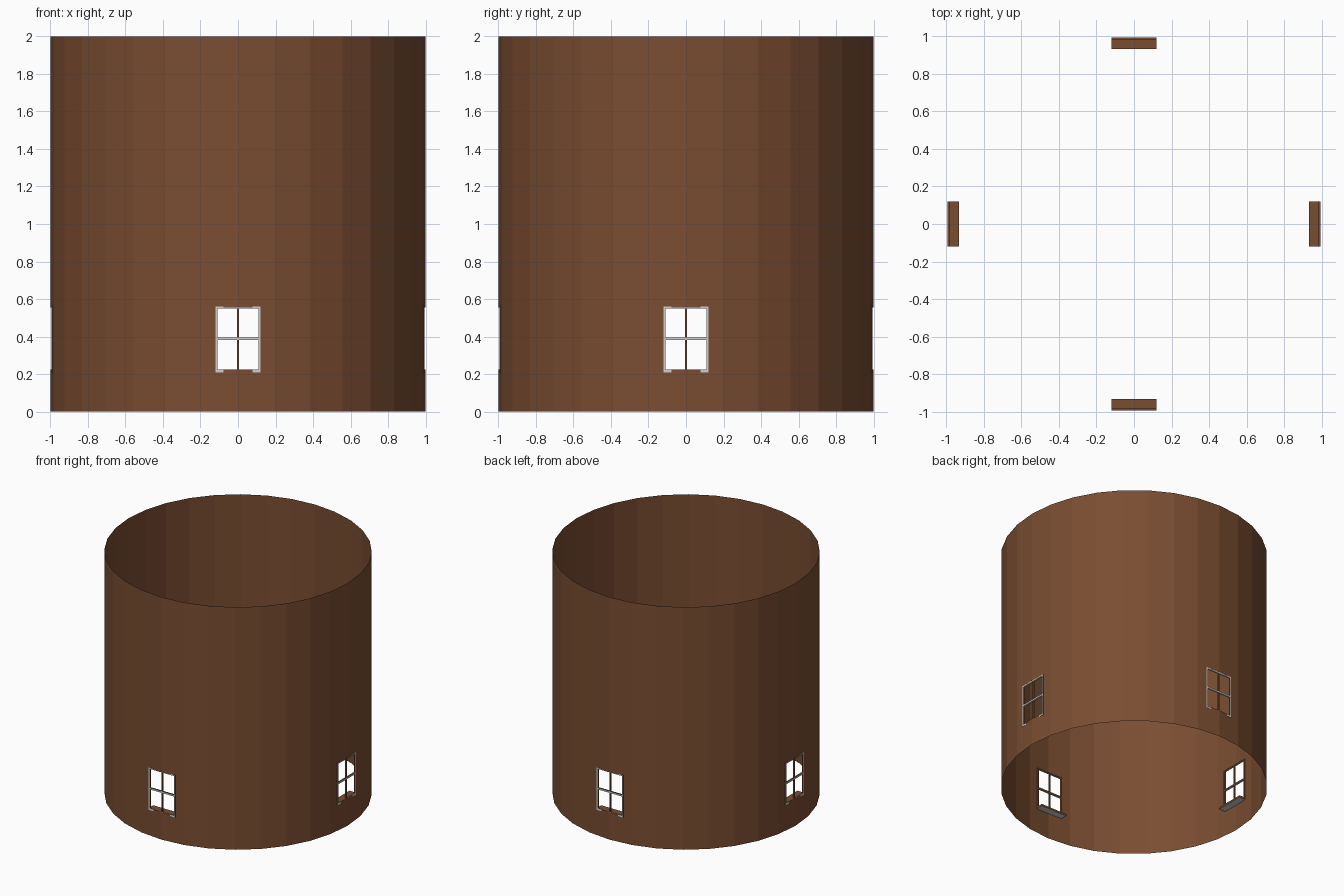
import bpy, bmesh, math
from mathutils import Matrix, Vector

if "Cube" in bpy.data.objects:
    bpy.data.objects.remove(bpy.data.objects["Cube"])


def material(name, rgb):
    m = bpy.data.materials.new(name)
    m.diffuse_color = (*rgb, 1)
    m.use_nodes = True
    m.node_tree.nodes["Principled BSDF"].inputs["Base Color"].default_value = m.diffuse_color
    return m


brown = material("brown wood", (0.195, 0.074, 0.031))
grey = material("pale grey paint", (0.62, 0.62, 0.62))


def finish(bm, name, mats):
    me = bpy.data.meshes.new(name)
    bm.to_mesh(me)
    bm.free()
    for m in mats:
        me.materials.append(m)
    ob = bpy.data.objects.new(name, me)
    bpy.context.collection.objects.link(ob)
    return ob


# Open round wall, 32 flat sides, with four window openings
HALF, Z0, Z1 = 0.116, 0.226, 0.556
bm = bmesh.new()
bmesh.ops.create_cone(bm, cap_ends=False, segments=32, radius1=1, radius2=1,
                      depth=2, matrix=Matrix.Translation((0, 0, 1)))
cuts = [((0, 0, z), (0, 0, 1)) for z in (Z0, Z1)]
for s in (-HALF, HALF):
    cuts += [((s, 0, 0), (1, 0, 0)), ((0, s, 0), (0, 1, 0))]
for co, no in cuts:
    bmesh.ops.bisect_plane(bm, geom=bm.verts[:] + bm.edges[:] + bm.faces[:],
                           plane_co=co, plane_no=no, dist=1e-5)
holes = []
for f in bm.faces:
    c = f.calc_center_median()
    if Z0 < c.z < Z1 and min(abs(c.x), abs(c.y)) < HALF:
        holes.append(f)
bmesh.ops.delete(bm, geom=holes, context='FACES')
finish(bm, "round_wall", [brown])


# Window parts: x range, depth range (distance from centre), z range, painted outside
parts = [
    ((-0.12, -0.11), (0.98, 0.9925), (0.225, 0.56), True),    # side posts
    ((0.11, 0.12), (0.98, 0.9925), (0.225, 0.56), True),
    ((-0.11, 0.11), (0.98, 0.9925), (0.55, 0.56), True),      # head
    ((-0.005, 0.005), (0.98, 0.9925), (0.225, 0.55), False),  # upright bar
    ((-0.11, 0.11), (0.98, 0.994), (0.382, 0.395), True),     # cross bar
    ((-0.12, 0.12), (0.933, 0.9925), (0.21, 0.225), True),    # sill
]


def window(name, angle):
    bm = bmesh.new()
    for xs, ds, zs, painted in parts:
        mid = Vector((sum(xs) / 2, -sum(ds) / 2, sum(zs) / 2))
        size = (xs[1] - xs[0], ds[1] - ds[0], zs[1] - zs[0])
        new = bmesh.ops.create_cube(bm, size=1, matrix=Matrix.Translation(mid)
                                    @ Matrix.Diagonal((*size, 1)))
        for f in {f for v in new["verts"] for f in v.link_faces}:
            f.normal_update()
            # paint on outward and downward faces only
            if painted and (f.normal.y < -0.5 or f.normal.z < -0.5):
                f.material_index = 1
    bmesh.ops.transform(bm, matrix=Matrix.Rotation(angle, 4, 'Z'), verts=bm.verts)
    finish(bm, name, [brown, grey])


for i, side in enumerate(("front", "right", "back", "left")):
    window(side + "_window", i * math.pi / 2)
